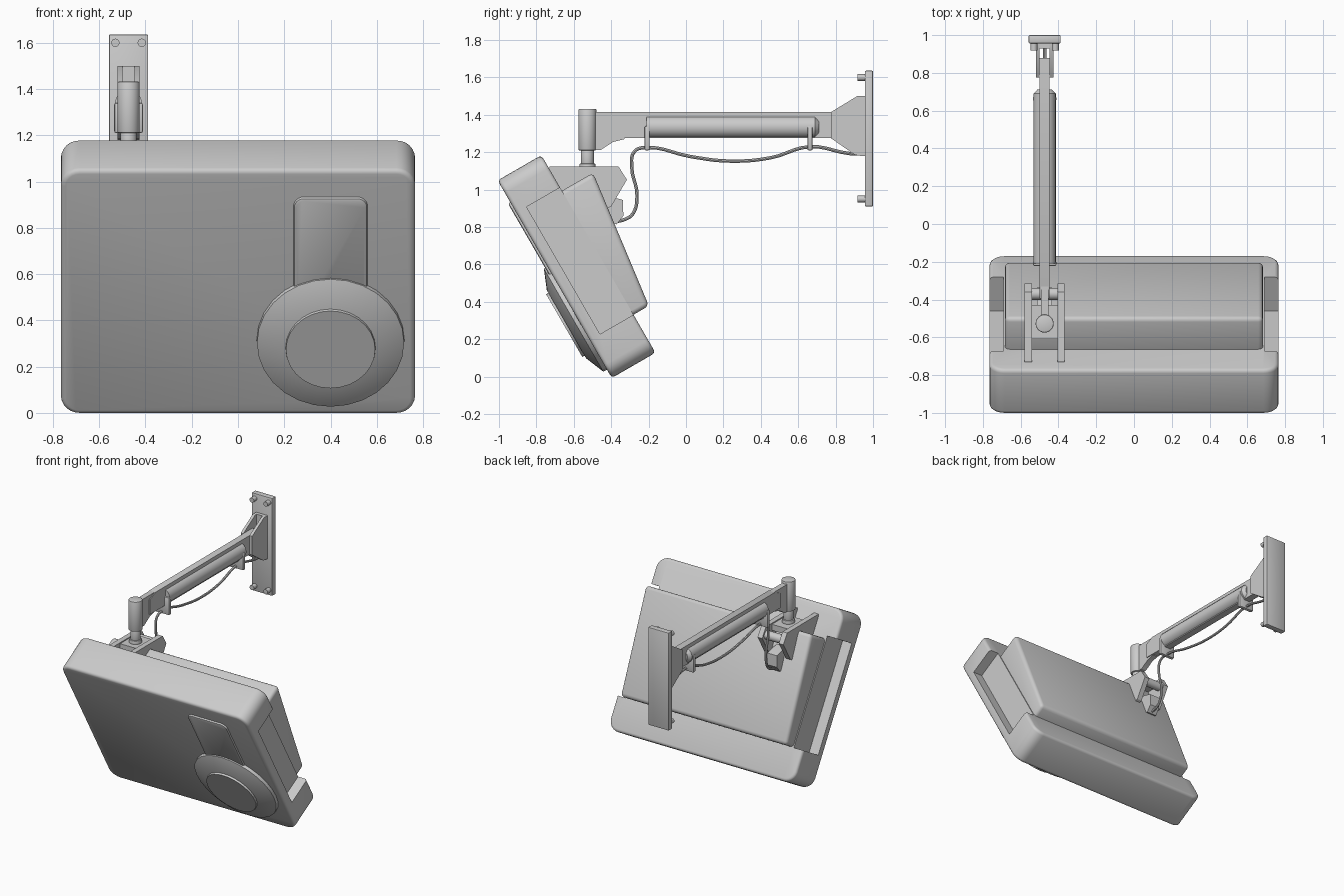
import bpy, bmesh
from math import radians
from mathutils import Matrix, Vector

if "Cube" in bpy.data.objects:
    bpy.data.objects.remove(bpy.data.objects["Cube"])

I = Matrix.Identity(4)
# tilted frame of the display: local x across, y into the depth, z up the panel
TILT = Matrix.Translation((0, -0.397, -0.007)) @ Matrix.Rotation(radians(30), 4, 'X')
AX = -0.473   # x of the whole arm


def finish(bm, name, m=I, bevel=0, seg=2):
    bmesh.ops.recalc_face_normals(bm, faces=bm.faces)
    me = bpy.data.meshes.new(name)
    bm.to_mesh(me)
    bm.free()
    ob = bpy.data.objects.new(name, me)
    bpy.context.collection.objects.link(ob)
    ob.matrix_world = m
    if bevel:
        b = ob.modifiers.new("bevel", 'BEVEL')
        b.width, b.segments, b.limit_method = bevel, seg, 'ANGLE'
        b.angle_limit = radians(35)
    return ob


def add_box(bm, lo, hi):
    lo, hi = Vector(lo), Vector(hi)
    m = Matrix.Translation((lo + hi) / 2) @ Matrix.Diagonal((*(hi - lo), 1))
    bmesh.ops.create_cube(bm, size=1, matrix=m)


def box(name, lo, hi, m=I, bevel=0, seg=2, corner=0):
    """Box; corner rounds the edges that run along local y."""
    bm = bmesh.new()
    add_box(bm, lo, hi)
    if corner:
        es = [e for e in bm.edges if abs((e.verts[0].co - e.verts[1].co).normalized().y) > 0.9]
        bmesh.ops.bevel(bm, geom=es, offset=corner, segments=6, profile=0.5, affect='EDGES')
    return finish(bm, name, m, bevel, seg)


def prism(name, pts, x0, x1, m=I, bevel=0, seg=2):
    """Extrude a (y, z) profile from x0 to x1."""
    bm = bmesh.new()
    f = bm.faces.new([bm.verts.new((x0, y, z)) for y, z in pts])
    r = bmesh.ops.extrude_face_region(bm, geom=[f])
    vs = [g for g in r['geom'] if isinstance(g, bmesh.types.BMVert)]
    bmesh.ops.translate(bm, verts=vs, vec=(x1 - x0, 0, 0))
    return finish(bm, name, m, bevel, seg)


def cyl(name, a, b, r1, r2=None, m=I, n=24, bevel=0):
    a, b = Vector(a), Vector(b)
    t = Matrix.Translation((a + b) / 2) @ (b - a).to_track_quat('Z', 'Y').to_matrix().to_4x4()
    bm = bmesh.new()
    bmesh.ops.create_cone(bm, cap_ends=True, segments=n, radius1=r1,
                          radius2=r1 if r2 is None else r2, depth=(b - a).length, matrix=t)
    return finish(bm, name, m, bevel)


# display housing with a long grip notch on each side
panel = box("display_housing", (-0.765, 0, 0), (0.765, 0.27, 1.22), TILT, 0.02, 3, 0.08)
bm = bmesh.new()
for s in (-1, 1):
    xs = sorted((s * 0.69, s * 0.9))
    add_box(bm, (xs[0], 0.063, 0.235), (xs[1], 0.4, 1.02))
cutter = finish(bm, "notch_cutter", TILT)
cutter.hide_render = True
mod = panel.modifiers.new("notches", 'BOOLEAN')
mod.operation, mod.object, mod.solver = 'DIFFERENCE', cutter, 'EXACT'

# wedge-shaped rear cover
prism("rear_cover", [(0.2, 0.235), (0.365, 0.235), (0.462, 1.0), (0.2, 1.0)],
      -0.683, 0.683, TILT, 0.025, 3)

# front plate and stepped dial
box("front_plate", (0.24, -0.014, 0.45), (0.56, 0.02, 1.086), TILT, 0.012, 2, 0.045)
C = (0.4, 0.37)


def dial(name, d0, d1, r0, r1):
    cyl(name, (C[0], d0, C[1]), (C[0], d1, C[1]), r0, r1, TILT, 28)


dial("dial_base", 0.01, -0.022, 0.32, 0.318)
dial("dial_slope", -0.022, -0.066, 0.318, 0.21)
dial("dial_cap", -0.06, -0.08, 0.195, 0.193)

# hinge bracket on the rear cover
for s, side in ((-1, "left"), (1, "right")):
    prism("hinge_cheek_" + side,
          [(-0.73, 1.123), (-0.36, 1.123), (-0.316, 1.053), (-0.40, 0.91), (-0.5, 0.86), (-0.73, 1.05)],
          AX + s * 0.068, AX + s * 0.106)
box("hinge_bridge", (AX - 0.075, -0.61, 1.07), (AX + 0.075, -0.43, 1.115))
cyl("hinge_pin", (AX - 0.08, -0.37, 1.06), (AX + 0.08, -0.37, 1.06), 0.032, n=16)
prism("cable_socket", [(-0.45, 0.97), (-0.39, 0.96), (-0.337, 0.945), (-0.335, 0.86), (-0.37, 0.815), (-0.45, 0.82)],
      AX - 0.04, AX + 0.04)

# swivel post
PY = -0.527
for name, z0, z1, r in (("post_collar", 1.1, 1.14, 0.043), ("post_neck", 1.12, 1.22, 0.035),
                        ("post_sleeve", 1.21, 1.432, 0.048)):
    cyl(name, (AX, PY, z0), (AX, PY, z1), r, bevel=0.006)

# arm: link, bar and spring tube
prism("arm_link", [(-0.51, 1.415), (-0.33, 1.415), (-0.33, 1.27), (-0.39, 1.255), (-0.455, 1.213), (-0.51, 1.213)],
      AX - 0.02, AX + 0.02)
prism("arm_bar", [(-0.395, 1.385), (-0.33, 1.415), (0.88, 1.415), (0.88, 1.275), (-0.395, 1.275)],
      AX - 0.026, AX + 0.026)
TZ = 1.335
cyl("spring_tube", (AX, -0.21, TZ), (AX, 0.69, TZ), 0.059)
cyl("spring_tube_end", (AX, 0.69, TZ), (AX, 0.712, TZ), 0.059, 0.038)
for i, y in enumerate((-0.208, 0.663)):
    box("cable_clip_%d" % (i + 1), (AX - 0.062, y - 0.014, 1.21), (AX + 0.062, y + 0.014, 1.34), bevel=0.008)

# wall bracket
box("wall_plate", (AX - 0.085, 0.956, 0.91), (AX + 0.085, 1.0, 1.636), bevel=0.006)
for s, side in ((-1, "left"), (1, "right")):
    prism("wall_cheek_" + side,
          [(0.775, 1.415), (0.915, 1.5), (0.96, 1.5), (0.96, 1.18), (0.905, 1.185), (0.775, 1.275)],
          AX + s * 0.026, AX + s * 0.047)
    for z, lev in ((1.6, "top"), (0.95, "bottom")):
        cyl("bolt_%s_%s" % (lev, side), (AX + s * 0.057, 0.918, z), (AX + s * 0.057, 0.96, z), 0.018, n=12)
box("wall_bracket_base", (AX - 0.047, 0.93, 1.18), (AX + 0.047, 0.96, 1.5))

# hanging cable
path = [(-0.37, 0.83), (-0.33, 0.84), (-0.285, 0.87), (-0.262, 0.97), (-0.29, 1.12), (-0.275, 1.205),
        (-0.208, 1.225), (0.02, 1.178), (0.23, 1.153), (0.45, 1.17), (0.663, 1.23), (0.875, 1.193), (0.96, 1.19)]
cu = bpy.data.curves.new("cable", 'CURVE')
cu.dimensions, cu.bevel_depth, cu.bevel_resolution = '3D', 0.009, 2
cu.resolution_u, cu.use_fill_caps = 5, True
sp = cu.splines.new('BEZIER')
sp.bezier_points.add(len(path) - 1)
for p, (y, z) in zip(sp.bezier_points, path):
    p.co = (AX, y, z)
    p.handle_left_type = p.handle_right_type = 'AUTO'
bpy.context.collection.objects.link(bpy.data.objects.new("cable", cu))

# bake modifiers, drop the cutter, shade
bpy.context.view_layer.update()
for ob in bpy.context.scene.objects:
    ob.select_set(ob is not cutter)
bpy.context.view_layer.objects.active = panel
bpy.ops.object.convert(target='MESH')
bpy.data.objects.remove(cutter)
bpy.ops.object.shade_smooth_by_angle(angle=radians(32))
